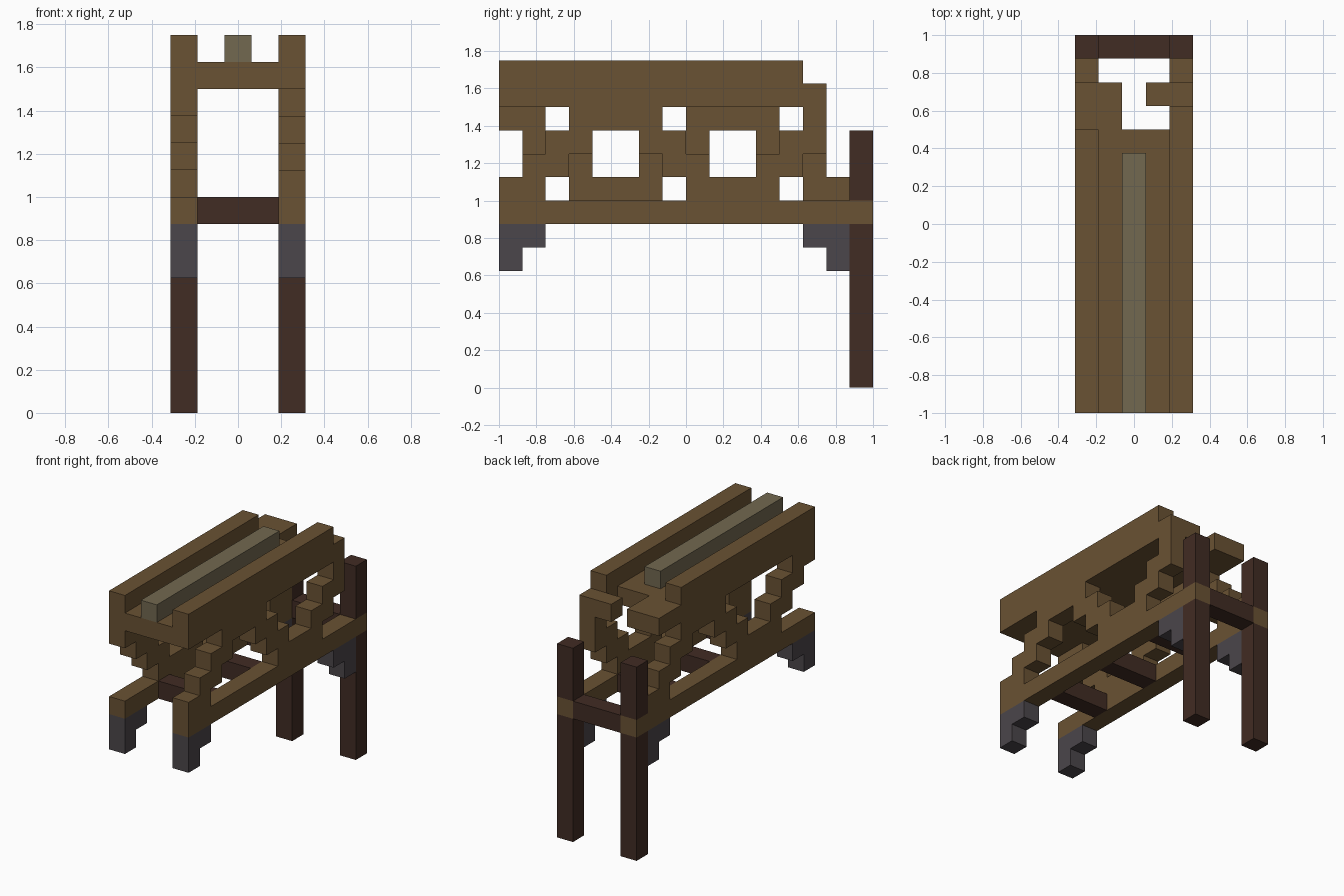
import bpy, bmesh
from mathutils import Vector

cube = bpy.data.objects.get("Cube")
if cube:
    bpy.data.objects.remove(cube, do_unlink=True)

U = 0.125                        # block size
ORIGIN = Vector((-2.5, -8, 0))   # grid corner, in blocks


def material(name, rgb):
    mat = bpy.data.materials.new(name)
    mat.use_nodes = True
    colour = (*rgb, 1)
    mat.diffuse_color = colour
    bsdf = mat.node_tree.nodes["Principled BSDF"]
    bsdf.inputs["Base Color"].default_value = colour
    bsdf.inputs["Roughness"].default_value = 0.9
    return mat


OAK = material("oak_brown", (0.144, 0.084, 0.033))
DARK = material("dark_wood", (0.053, 0.025, 0.017))
IRON = material("iron_grey", (0.070, 0.061, 0.069))
OLIVE = material("olive_grey", (0.168, 0.138, 0.080))


def blocks(name, mat, *boxes):
    """Join boxes (x range, y range, z range, in blocks) into one clean shell."""
    cells = {(x, y, z) for bx, by, bz in boxes
             for x in range(*bx) for y in range(*by) for z in range(*bz)}
    bm = bmesh.new()
    for cell in cells:
        for axis in range(3):
            for side in (0, 1):
                near = list(cell)
                near[axis] += 2 * side - 1
                if tuple(near) in cells:
                    continue
                a, b = (axis + 1) % 3, (axis + 2) % 3
                corners = []
                for da, db in ((0, 0), (1, 0), (1, 1), (0, 1)):
                    p = Vector(cell)
                    p[axis] += side
                    p[a] += da
                    p[b] += db
                    corners.append(bm.verts.new((p + ORIGIN) * U))
                bm.faces.new(corners if side else corners[::-1])
    bmesh.ops.remove_doubles(bm, verts=bm.verts[:], dist=0.001)
    bmesh.ops.dissolve_limit(bm, angle_limit=0.02, verts=bm.verts[:], edges=bm.edges[:])
    mesh = bpy.data.meshes.new(name)
    bm.to_mesh(mesh)
    bm.free()
    mesh.materials.append(mat)
    obj = bpy.data.objects.new(name, mesh)
    bpy.context.collection.objects.link(obj)
    return obj


def zigzag(x, starts_low):
    """Stepped truss climbing and falling between lower rail and upper wall."""
    steps = []
    for s in range(12):
        run, level = divmod(s, 4)
        rising = (run % 2 == 0) == starts_low
        z = 8 + (level if rising else 3 - level)
        y = s + run
        end = y + 1 if (s == 11 and starts_low) else y + 2
        steps.append((x, (y, end), (z, z + 1)))
    return steps


# Parts on both sides; the truss steps and wall ends differ per side
for side, i, low in (("left", 4, True), ("right", 0, False)):
    x = (i, i + 1)
    blocks(side + "_lower_rail", OAK, (x, (0, 16), (7, 8)))
    blocks(side + "_truss", OAK, *zigzag(x, low))
    blocks(side + "_upper_wall", OAK,
           (x, (0, 14), (12, 13)), (x, (0, 13 if low else 12), (13, 14)))
    blocks(side + "_post_lower", DARK, (x, (15, 16), (0, 7)))
    blocks(side + "_post_upper", DARK, (x, (15, 16), (8, 11)))
    blocks(side + "_front_bracket", IRON, (x, (0, 2), (6, 7)), (x, (0, 1), (5, 6)))
    blocks(side + "_back_bracket", IRON, (x, (13, 15), (6, 7)), (x, (14, 15), (5, 6)))

# Deck with its ragged back end, and the ridge along the middle
blocks("deck", OAK, ((1, 4), (0, 12), (12, 13)), ((1, 2), (12, 14), (12, 13)))
blocks("deck_stub", OAK, ((3, 4), (13, 14), (12, 13)))
blocks("ridge", OLIVE, ((2, 3), (0, 11), (13, 14)))

# Cross beams between the lower rails
for n, y in enumerate(range(3, 16, 4), 1):
    blocks(f"cross_beam_{n}", DARK, ((1, 4), (y, y + 1), (7, 8)))
